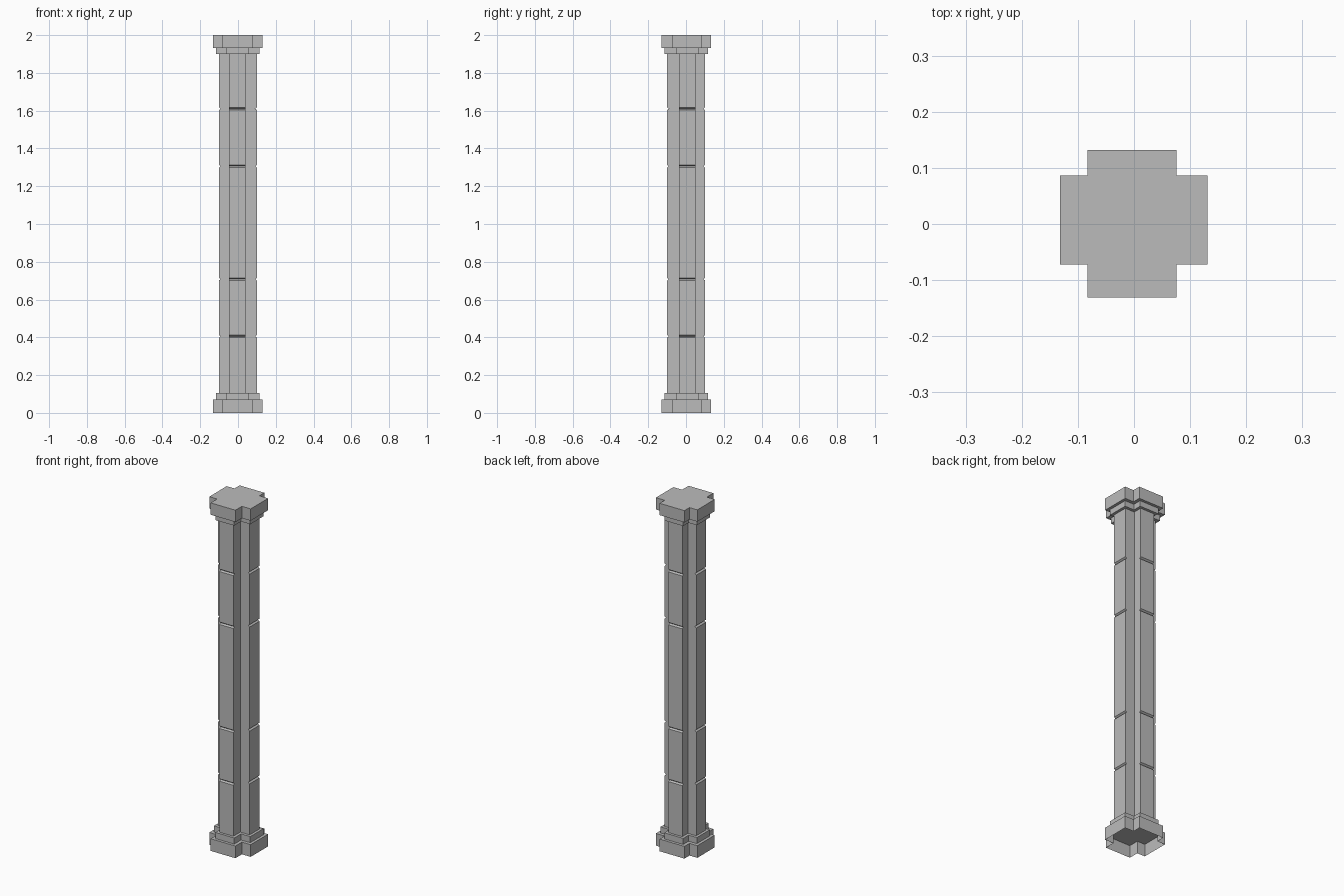
import bpy
import bmesh

cube = bpy.data.objects.get("Cube")
if cube:
    bpy.data.objects.remove(cube, do_unlink=True)

stone = bpy.data.materials.new("grey_stone")
stone.use_nodes = True
stone.diffuse_color = (0.5, 0.5, 0.5, 1)
stone.node_tree.nodes["Principled BSDF"].inputs["Base Color"].default_value = (0.5, 0.5, 0.5, 1)


def cross(reach, arm, inset=0.0):
    """Plus-shaped outline; the arms sit slightly off the centre line."""
    x0, x1 = -reach - 0.001 + inset, reach - inset
    y0, y1 = -reach + inset, reach + 0.001 - inset
    a0, a1 = -arm - 0.0035, arm - 0.0035      # arms along y
    b0, b1 = -arm + 0.007, arm + 0.007        # arms along x
    return [(a0, y0), (a1, y0), (a1, b0), (x1, b0), (x1, b1), (a1, b1),
            (a1, y1), (a0, y1), (a0, b1), (x0, b1), (x0, b0), (a0, b0)]


def loft(name, rings, open_bottom=False):
    """Join plus-shaped rings of (z, outline) into a solid."""
    bm = bmesh.new()
    loops = [[bm.verts.new((x, y, z)) for x, y in outline] for z, outline in rings]
    for low, high in zip(loops, loops[1:]):
        for i in range(len(low)):
            j = (i + 1) % len(low)
            bm.faces.new((low[i], low[j], high[j], high[i]))
    bm.faces.new(loops[-1])
    if not open_bottom:
        bm.faces.new(loops[0][::-1])
    mesh = bpy.data.meshes.new(name)
    bm.to_mesh(mesh)
    bm.free()
    mesh.materials.append(stone)
    obj = bpy.data.objects.new(name, mesh)
    bpy.context.collection.objects.link(obj)
    return obj


# Base and capital, each a wide block with a narrower step
wide, step = cross(0.131, 0.079), cross(0.115, 0.06)
loft("base_block", [(0, wide), (0.07, wide)], open_bottom=True)
loft("base_step", [(0.07, step), (0.105, step)])
loft("capital_step", [(1.9, step), (1.932, step)])
loft("capital_block", [(1.932, wide), (2.0, wide)])

# Shaft of stacked stones with bevelled joints on the arm ends
joints = [0.405, 0.708, 1.306, 1.61]
full, pinched = cross(0.1, 0.044), cross(0.1, 0.044, 0.009)
rings = [(0.1, full)]
for z in joints:
    rings += [(z - 0.007, full), (z, pinched), (z + 0.007, full)]
rings.append((1.905, full))
loft("shaft", rings)
